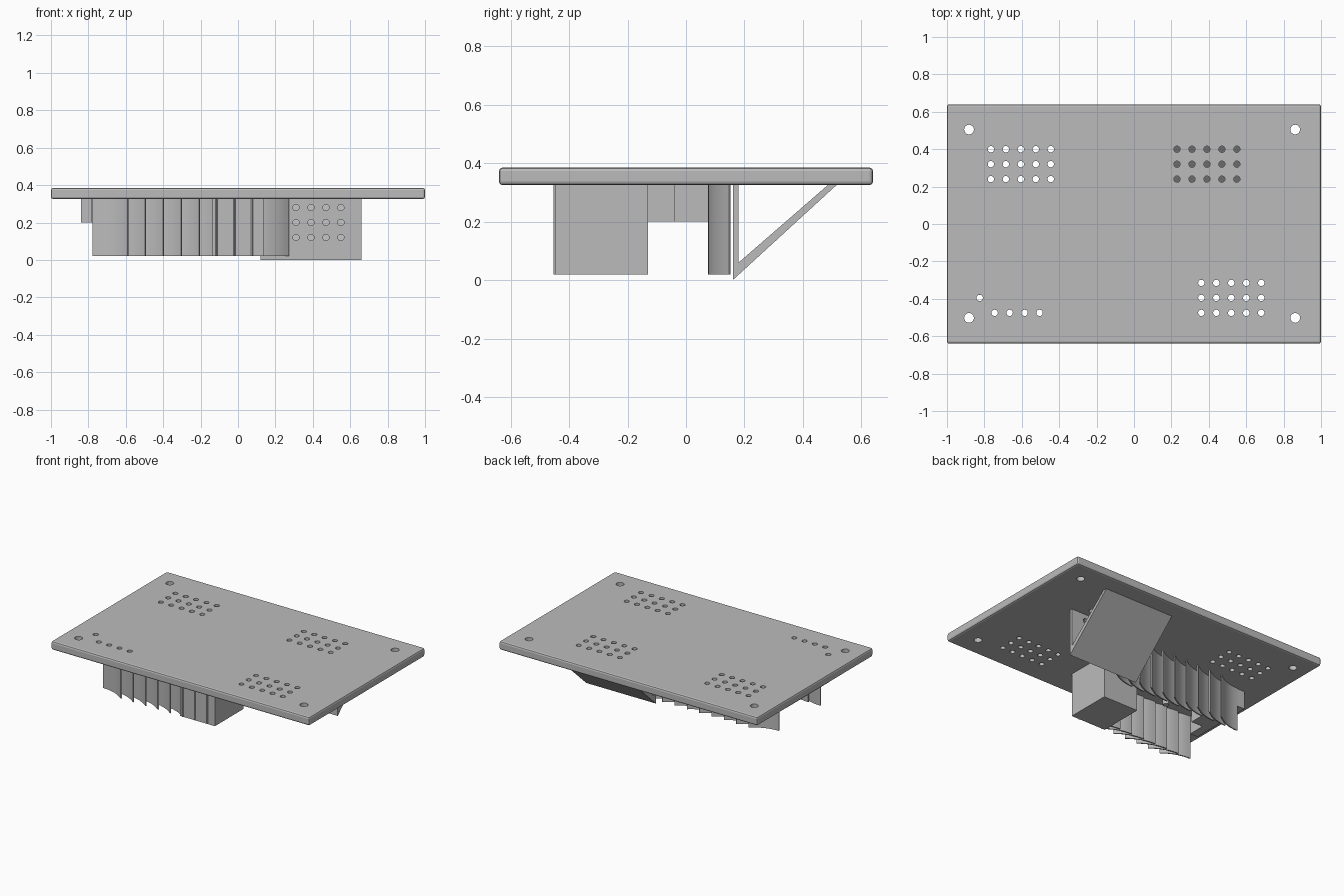
import bpy, bmesh, math
from mathutils import Matrix

if "Cube" in bpy.data.objects:
    bpy.data.objects.remove(bpy.data.objects["Cube"])

grey = bpy.data.materials.new("plain_grey")
grey.use_nodes = True
colour = (0.5, 0.5, 0.5, 1)
grey.diffuse_color = colour
grey.node_tree.nodes["Principled BSDF"].inputs["Base Color"].default_value = colour


def finish(bm, name):
    bmesh.ops.recalc_face_normals(bm, faces=bm.faces)
    mesh = bpy.data.meshes.new(name)
    bm.to_mesh(mesh)
    bm.free()
    mesh.materials.append(grey)
    obj = bpy.data.objects.new(name, mesh)
    bpy.context.collection.objects.link(obj)
    return obj


def box(name, x, y, z, bevel=0):
    bm = bmesh.new()
    bmesh.ops.create_cube(bm, size=1)
    for v in bm.verts:
        for i, (lo, hi) in enumerate((x, y, z)):
            v.co[i] = lo if v.co[i] < 0 else hi
    if bevel:
        bmesh.ops.bevel(bm, geom=bm.edges[:], offset=bevel, segments=2,
                        profile=0.5, affect='EDGES')
    return finish(bm, name)


def prism(bm, outline, offset):
    face = bm.faces.new([bm.verts.new(p) for p in outline])
    new = bmesh.ops.extrude_face_region(bm, geom=[face])["geom"]
    bmesh.ops.translate(bm, vec=offset,
                        verts=[g for g in new if isinstance(g, bmesh.types.BMVert)])


def rod(bm, centre, radius, depth, along_y=False):
    matrix = Matrix.Translation(centre)
    if along_y:
        matrix = matrix @ Matrix.Rotation(math.pi / 2, 4, 'X')
    bmesh.ops.create_cone(bm, cap_ends=True, segments=20, radius1=radius,
                          radius2=radius, depth=depth, matrix=matrix)


def cut(obj, cutter_mesh):
    cutter = finish(cutter_mesh, "hole_cutter")
    cutter.hide_render = True
    mod = obj.modifiers.new("holes", 'BOOLEAN')
    mod.operation = 'DIFFERENCE'
    mod.solver = 'EXACT'
    mod.object = cutter
    graph = bpy.context.evaluated_depsgraph_get()
    obj.data = bpy.data.meshes.new_from_object(obj.evaluated_get(graph))
    obj.modifiers.clear()
    bpy.data.objects.remove(cutter)


def smooth(obj):
    bpy.ops.object.select_all(action='DESELECT')
    obj.select_set(True)
    bpy.context.view_layer.objects.active = obj
    bpy.ops.object.shade_smooth_by_angle(angle=math.radians(30))


TOP, UNDER, LOW = 0.385, 0.325, 0.02
ROOT = UNDER + 0.005          # parts sink slightly into the plate
PITCH, HOLE = 0.08, 0.017

# Rounded mounting plate with vent grids, wire holes and corner screw holes
plate = box("mounting_plate", (-1, 1), (-0.64, 0.64), (UNDER, TOP), bevel=0.012)
holes = bmesh.new()
for x0, y0 in ((-0.765, 0.24), (0.23, 0.24), (0.36, -0.475)):
    for i in range(5):
        for j in range(3):
            rod(holes, (x0 + i * PITCH, y0 + j * PITCH, UNDER), HOLE, 0.2)
for i in range(4):
    rod(holes, (-0.745 + i * PITCH, -0.475, UNDER), HOLE, 0.2)
rod(holes, (-0.825, -0.395, UNDER), HOLE, 0.2)
for x in (-0.882, 0.862):
    for y in (-0.502, 0.505):
        rod(holes, (x, y, UNDER), 0.026, 0.2)
cut(plate, holes)

# Folded bracket: upright wall and sloping sheet, open at both sides
bm = bmesh.new()
profile = [(0.16, UNDER), (0.16, 0), (0.515, UNDER), (0.485, UNDER),
           (0.18, 0.06), (0.18, UNDER)]
prism(bm, [(0.12, y, z) for y, z in profile], (0.54, 0, 0))
bracket = finish(bm, "folded_bracket")
holes = bmesh.new()
for i in range(5):
    for j in range(3):
        rod(holes, (0.23 + i * PITCH, 0.17, 0.12 + j * PITCH), HOLE, 0.06, True)
cut(bracket, holes)

# Two mirrored rows of vanes that curve outwards
TURN, RADIUS, THICK, STEP = math.radians(40.5), 0.287, 0.008, 0.0955


def vane_row(name, count, inner_y, side):
    bm = bmesh.new()
    for k in range(count):
        arc = []
        for r, order in ((RADIUS, 1), (RADIUS + THICK, -1)):
            points = []
            for s in range(9):
                a = TURN * s / 8
                points.append((-0.778 + k * STEP + r * math.sin(a),
                               inner_y + side * (RADIUS + THICK - r * math.cos(a)), LOW))
            arc += points[::order]
        prism(bm, arc, (0, 0, ROOT - LOW))
    smooth(finish(bm, name))


vane_row("front_vanes", 9 - 1, -0.376, -1)
vane_row("back_vanes", 10, 0.076, 1)

# Square block closing the front row
box("square_block", (-0.135, 0.135), (-0.448, -0.13), (LOW, ROOT))

# Shallow end wall, connector and peg between the rows
box("end_wall", (-0.84, -0.78), (-0.38, 0.08), (0.2, ROOT))
box("connector", (-0.78, -0.69), (-0.26, -0.038), (0.2, ROOT))
bm = bmesh.new()
rod(bm, (-0.43, -0.2, 0.265), 0.02, 0.13)
smooth(finish(bm, "peg"))
